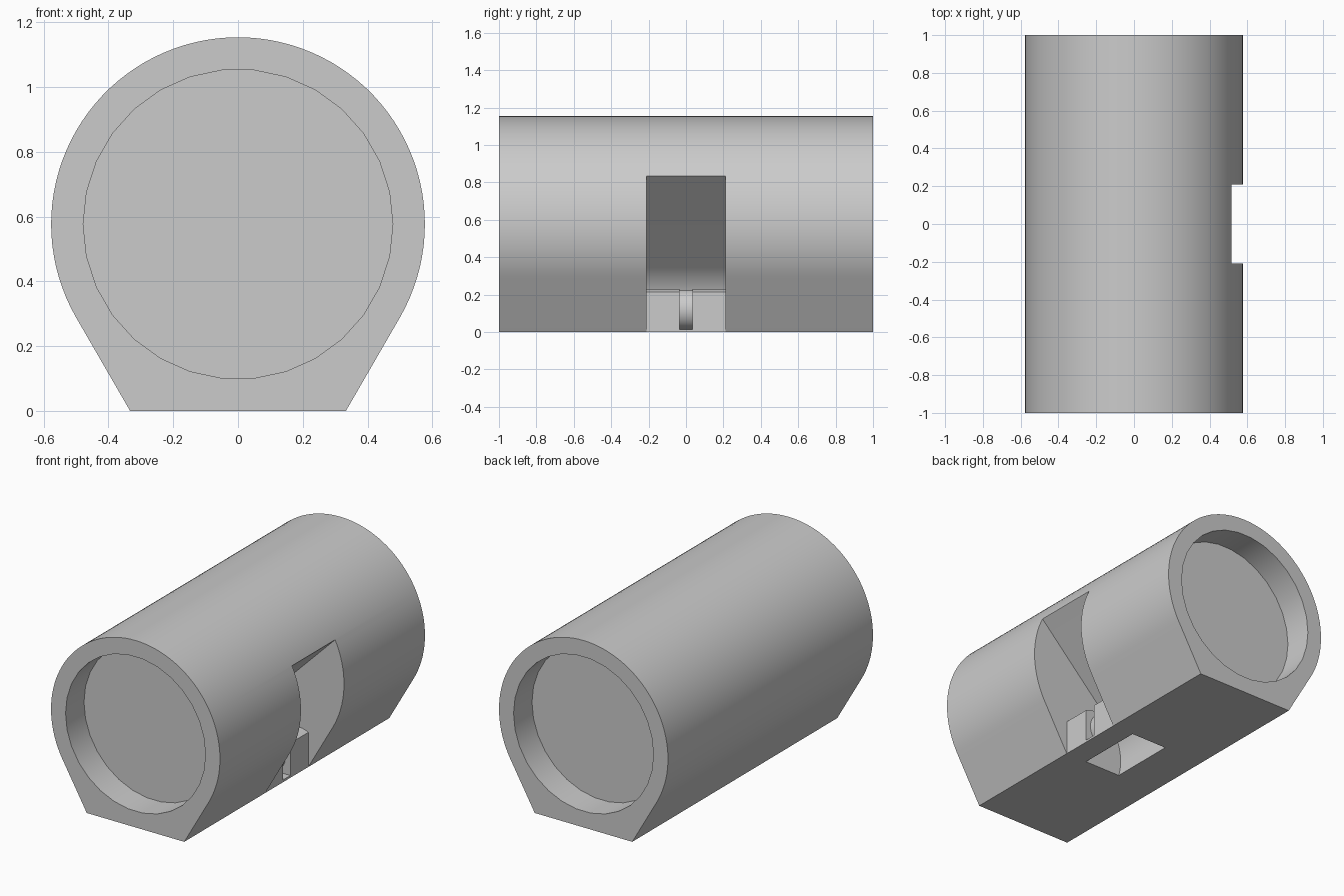
import bpy, bmesh
from math import sin, cos, radians, sqrt

if "Cube" in bpy.data.objects:
    bpy.data.objects.remove(bpy.data.objects["Cube"], do_unlink=True)

grey = bpy.data.materials.new("plain grey")
grey.use_nodes = True
COLOUR = (0.6, 0.6, 0.6, 1)
grey.diffuse_color = COLOUR
grey.node_tree.nodes["Principled BSDF"].inputs["Base Color"].default_value = COLOUR


def arc(cx, cz, r, start, end, steps):
    """Points of an arc in the x-z plane, angles in degrees."""
    angles = [radians(start + (end - start) * i / steps) for i in range(steps + 1)]
    return [(cx + r * cos(a), cz + r * sin(a)) for a in angles]


def prism(name, profile, y0, y1):
    """Extrude an x-z profile along y."""
    bm = bmesh.new()
    face = bm.faces.new([bm.verts.new((x, y0, z)) for x, z in profile])
    ext = bmesh.ops.extrude_face_region(bm, geom=[face])
    moved = [v for v in ext["geom"] if isinstance(v, bmesh.types.BMVert)]
    bmesh.ops.translate(bm, verts=moved, vec=(0, y1 - y0, 0))
    bmesh.ops.recalc_face_normals(bm, faces=bm.faces)
    mesh = bpy.data.meshes.new(name)
    bm.to_mesh(mesh)
    bm.free()
    mesh.materials.append(grey)
    obj = bpy.data.objects.new(name, mesh)
    bpy.context.collection.objects.link(obj)
    return obj


def cut(target, cutter):
    mod = target.modifiers.new("cut", "BOOLEAN")
    mod.operation = "DIFFERENCE"
    mod.solver = "EXACT"
    mod.object = cutter
    bpy.ops.object.select_all(action="DESELECT")
    target.select_set(True)
    bpy.context.view_layer.objects.active = target
    bpy.ops.object.modifier_apply(modifier=mod.name)
    bpy.data.objects.remove(cutter, do_unlink=True)


# Round body with a flat foot
R = 0.577
FOOT = 0.333
body = prism("body", arc(0, R, R, -30, 210, 72) + [(-FOOT, 0), (FOOT, 0)], -1, 1)

# Round recess in each end
for side in (-1, 1):
    y0, y1 = sorted((side * 0.82, side * 1.1))
    cut(body, prism("recess_cutter", arc(0, R, 0.478, 0, 348, 29), y0, y1))

# Side chute: sloped roof curving around a hub and out through the foot
HX, HZ = 0.27, 0.1
chute = [(0.7, 1.018)]
chute += arc(HX, HZ, 0.345, 135, 200.4, 20)
chute += arc(HX, HZ, 0.13, 247, 61, 28)
chute += [(FOOT, -0.02), (0.7, -0.02)]
cut(body, prism("chute_cutter", chute, -0.21, 0.21))

# Narrow groove across the hub with a rounded floor
groove = arc(0.19, 0.12, 0.11, -75, 90, 20)
groove += [(0.19, 0.3), (0.45, 0.3), (0.45, groove[0][1])]
cut(body, prism("groove_cutter", groove, -0.036, 0.036))

bpy.ops.object.shade_smooth_by_angle(angle=radians(25))
